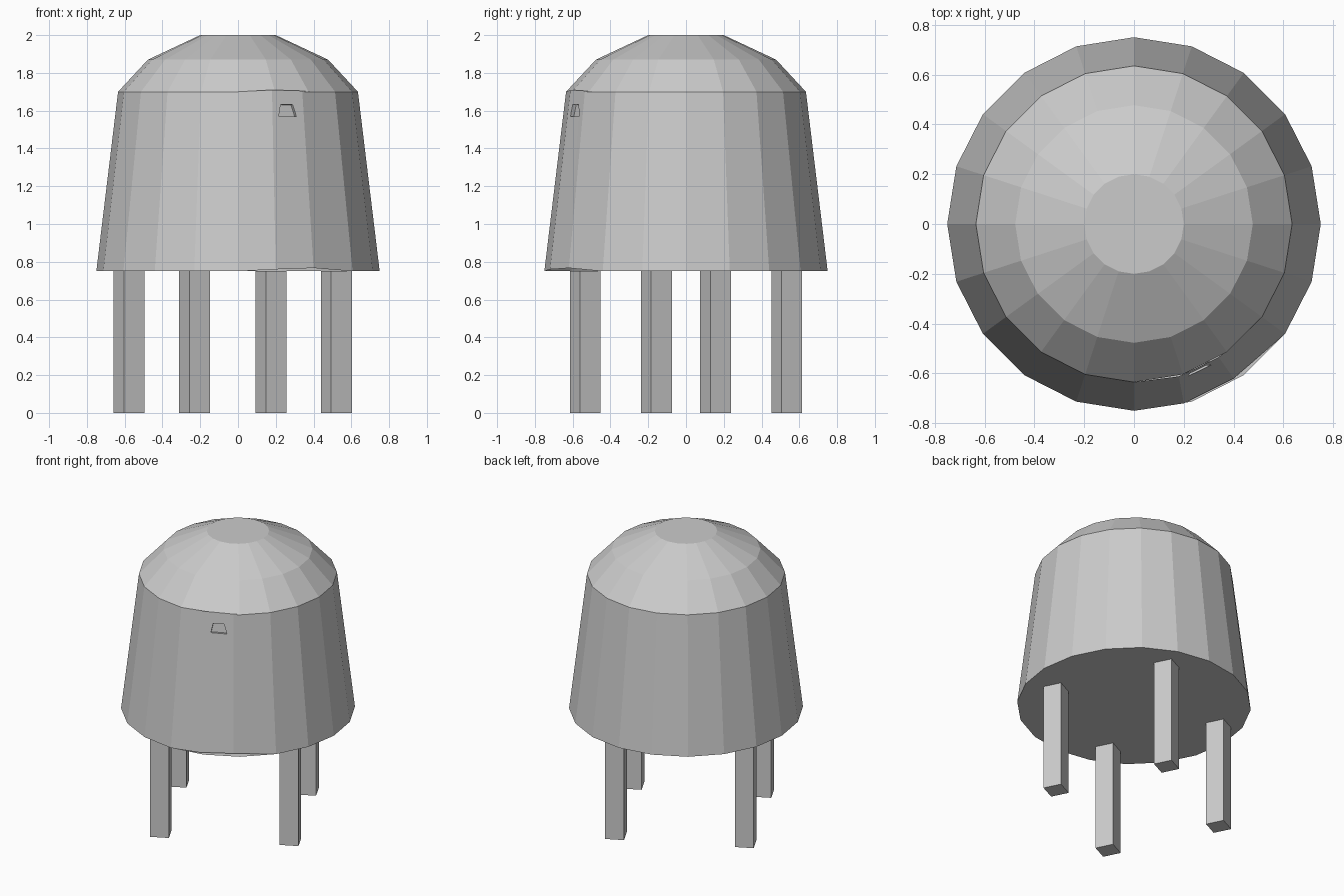
import bpy, bmesh, math
from mathutils import Vector, Matrix

if "Cube" in bpy.data.objects:
    bpy.data.objects.remove(bpy.data.objects["Cube"])

grey = bpy.data.materials.new("light_grey")
grey.diffuse_color = (0.6, 0.6, 0.6, 1)
grey.use_nodes = True
grey.node_tree.nodes["Principled BSDF"].inputs["Base Color"].default_value = grey.diffuse_color


def finish(name, bm, recalc=True):
    bmesh.ops.remove_doubles(bm, verts=bm.verts, dist=1e-5)
    if recalc:
        bmesh.ops.recalc_face_normals(bm, faces=bm.faces)
    mesh = bpy.data.meshes.new(name)
    bm.to_mesh(mesh)
    bm.free()
    mesh.materials.append(grey)
    obj = bpy.data.objects.new(name, mesh)
    bpy.context.collection.objects.link(obj)


SIDES = 20
PROFILE = [(0.75, 0.75), (0.635, 1.70), (0.477, 1.87), (0.2, 2.0)]


def ring_point(i, r, z):
    a = -math.pi / 2 + i * 2 * math.pi / SIDES
    return Vector((r * math.cos(a), r * math.sin(a), z))


# Domed shell with closed base and cap; the first three wall panels are the door
bm = bmesh.new()
rings = [[bm.verts.new(ring_point(i, r, z)) for i in range(SIDES)] for r, z in PROFILE]
for level in range(3):
    for i in range(3 if level == 0 else 0, SIDES):
        j = (i + 1) % SIDES
        lo, hi = rings[level], rings[level + 1]
        bm.faces.new((lo[i], lo[j], hi[j], hi[i]))
bm.faces.new(rings[0][::-1])
bm.faces.new(rings[-1])
finish("shell", bm, recalc=False)

# Door: three panels, slightly loose against the shell
bottom = [ring_point(0, *PROFILE[0]), Vector((0.20, -0.72, 0.76)),
          Vector((0.40, -0.62, 0.767)), ring_point(3, *PROFILE[0])]
top = [ring_point(0, *PROFILE[1]), Vector((0.18, -0.612, 1.71)),
       Vector((0.34, -0.535, 1.705)), ring_point(3, *PROFILE[1])]
bm = bmesh.new()


def quad(*points):
    bm.faces.new([bm.verts.new(p) for p in points])


for i in (0, 2):
    quad(bottom[i], bottom[i + 1], top[i + 1], top[i])

# Middle panel with a small recessed trapezoid slot
outer = [bottom[1], bottom[2], top[2], top[1]]


def on_panel(s, t):
    return bottom[1].lerp(bottom[2], s).lerp(top[1].lerp(top[2], s), t)


slot = [on_panel(s, t) for s, t in ((0.2, 0.853), (0.765, 0.853), (0.66, 0.921), (0.27, 0.921))]
normal = (outer[1] - outer[0]).cross(outer[3] - outer[0]).normalized()
back = [p - normal * 0.02 for p in slot]
for i in range(4):
    j = (i + 1) % 4
    quad(outer[i], outer[j], slot[j], slot[i])
    quad(slot[i], slot[j], back[j], back[i])
quad(*back)
finish("door", bm, recalc=False)

# Four square legs on a rectangle turned to face the door
turn = Matrix.Rotation(math.radians(26.6), 4, 'Z')
for side, u in (("left", -0.42), ("right", 0.42)):
    for end, v in (("front", -0.386), ("back", 0.386)):
        bm = bmesh.new()
        place = (Matrix.Translation((-0.028, 0, 0)) @ turn
                 @ Matrix.Translation((u, v, 0.375)) @ Matrix.Diagonal((0.122, 0.122, 0.75, 1)))
        bmesh.ops.create_cube(bm, size=1, matrix=place)
        finish(f"{end}_{side}_leg", bm)
